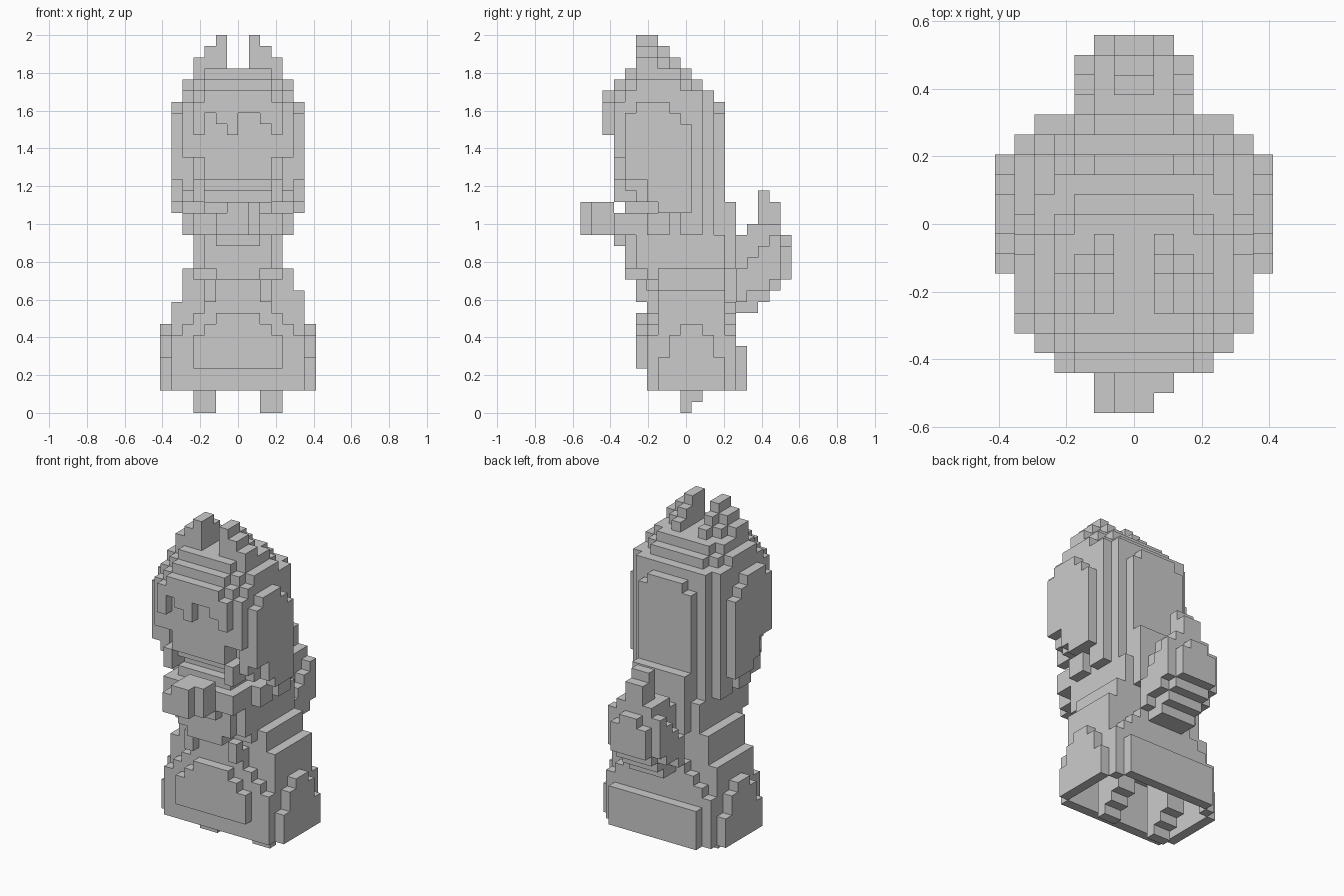
import bpy
import bmesh
from mathutils import Vector

cube = bpy.data.objects.get("Cube")
if cube:
    bpy.data.objects.remove(cube)

UNIT = 2 / 34          # edge of one block
CENTRE = 9.5           # row that lies on y = 0
cells = {}             # block position -> part name

grey = bpy.data.materials.new("plain grey")
grey.use_nodes = True
grey.diffuse_color = (0.6, 0.6, 0.6, 1)
grey.node_tree.nodes["Principled BSDF"].inputs["Base Color"].default_value = grey.diffuse_color


def box(part, x, y, z):
    """Fill a box of blocks; part None carves it away."""
    for i in range(*x):
        for j in range(*y):
            for k in range(*z):
                if part is None:
                    cells.pop((i, j, k), None)
                else:
                    cells.setdefault((i, j, k), part)


def slab(part, half, y, z):
    box(part, (-half, half), y, z)


def pair(part, x, y, z):
    box(part, x, y, z)
    box(part, (-x[1], -x[0]), y, z)


# Skirt: stepped bell with side, back and front panels
slab("skirt", half=5, y=(7, 13), z=(2, 13))
slab("skirt", half=6, y=(7, 13), z=(2, 10))
box("skirt", x=(5, 6), y=(7, 13), z=(10, 11))
for inset, top in enumerate((5, 7, 8)):
    pair("skirt", x=(6, 7), y=(7 + inset, 13 - inset), z=(2, top))
for half, top in ((6, 7), (5, 8), (4, 9), (3, 10)):
    slab("skirt", half, y=(13, 14), z=(2, top))
slab("skirt", half=5, y=(14, 15), z=(2, 6))
for half, top in ((6, 7), (5, 8), (4, 9), (3, 11), (2, 12)):
    slab("skirt", half, y=(6, 7), z=(2, top))

# Hollow underside of the skirt
slab(None, half=6, y=(7, 13), z=(2, 5))
slab(None, half=6, y=(8, 12), z=(5, 7))
slab(None, half=5, y=(7, 13), z=(5, 7))
slab(None, half=5, y=(13, 14), z=(2, 6))

# Apron on the skirt front
for half, top in ((4, 7), (3, 8), (2, 9)):
    slab("apron", half, y=(5, 6), z=(4, top))

# Legs and feet
pair("legs", x=(2, 4), y=(9, 10), z=(0, 1))
pair("legs", x=(2, 4), y=(9, 11), z=(1, 2))
pair("legs", x=(2, 4), y=(9, 12), z=(2, 7))

# Torso, rounded chest and hanging ribbon ends
slab("torso", half=4, y=(6, 13), z=(12, 16))
slab("torso", half=4, y=(6, 12), z=(16, 18))
slab("torso", half=3, y=(5, 13), z=(16, 19))
slab("torso", half=4, y=(5, 7), z=(13, 16))
slab("torso", half=3, y=(4, 6), z=(13, 19))
slab("torso", half=2, y=(4, 6), z=(12, 13))
slab("torso", half=2, y=(3, 4), z=(15, 18))
pair("ribbon_ends", x=(2, 3), y=(5, 6), z=(10, 12))

# Arms and clasped hands
pair("arms", x=(3, 5), y=(6, 8), z=(16, 18))
pair("arms", x=(3, 4), y=(5, 6), z=(16, 18))
pair("arms", x=(2, 4), y=(3, 5), z=(16, 18))
slab("hands", half=2, y=(1, 3), z=(16, 18))
slab("hands", half=1, y=(0, 3), z=(17, 19))
box("hands", x=(-2, 1), y=(0, 2), z=(16, 18))
box("hands", x=(0, 2), y=(1, 3), z=(17, 19))

# Face and the locks beside it
slab("face", half=3, y=(3, 5), z=(21, 23))
slab("face", half=3, y=(4, 5), z=(20, 21))
slab("face", half=5, y=(3, 5), z=(23, 28))
slab("face", half=4, y=(5, 9), z=(19, 28))
pair("side_locks", x=(3, 4), y=(3, 5), z=(19, 21))
pair("side_locks", x=(4, 5), y=(5, 7), z=(19, 20))
pair("side_locks", x=(4, 5), y=(4, 9), z=(20, 28))

# Fringe with an uneven lower edge
slab("fringe", half=4, y=(2, 3), z=(27, 28))
slab("fringe", half=3, y=(2, 3), z=(28, 29))
for column, low in zip(range(-4, 4), (25, 27, 26, 25, 27, 27, 26, 25)):
    box("fringe", x=(column, column + 1), y=(2, 3), z=(low, 28))

# Rounded cap of hair, shrinking layer by layer
slab("hair", half=5, y=(4, 11), z=(28, 29))
slab("hair", half=5, y=(5, 9), z=(29, 30))
slab("hair", half=4, y=(3, 12), z=(28, 29))
slab("hair", half=4, y=(4, 10), z=(29, 30))
slab("hair", half=4, y=(5, 9), z=(30, 31))
slab("hair", half=3, y=(3, 11), z=(28, 30))
slab("hair", half=3, y=(4, 10), z=(30, 31))

# Long hair down the back and over the ears
slab("hair", half=5, y=(8, 11), z=(18, 28))
pair("hair", x=(4, 5), y=(9, 11), z=(16, 18))
slab("hair", half=4, y=(9, 12), z=(15, 28))
slab("hair", half=3, y=(12, 13), z=(19, 27))
slab("hair", half=2, y=(12, 13), z=(27, 28))
pair("hair", x=(5, 6), y=(4, 9), z=(21, 27))
pair("hair", x=(5, 6), y=(9, 10), z=(18, 26))
pair("hair", x=(5, 6), y=(5, 8), z=(27, 28))
pair("hair", x=(5, 6), y=(6, 9), z=(19, 21))
pair("hair", x=(5, 6), y=(7, 9), z=(18, 19))

# Pointed ears, stepping down outwards and backwards
for column in range(1, 4):
    for row in range(5, 9):
        top = 35 - column - max(0, row - 6)
        pair("ears", x=(column, column + 1), y=(row, row + 1), z=(31, top))

# Bushy tail, its sides rising towards the back
slab("tail", half=3, y=(13, 14), z=(13, 19))
slab("tail", half=2, y=(13, 14), z=(10, 13))
for step in range(4):
    row = 14 + step
    slab("tail", half=3, y=(row, row + 1), z=(10 + (step + 1) // 2, 13 + step))
slab("tail", half=2, y=(14, 16), z=(9, 16))
slab("tail", half=2, y=(15, 17), z=(10, 17))
slab("tail", half=1, y=(16, 17), z=(17, 20))
slab("tail", half=2, y=(17, 18), z=(11, 17))
slab("tail", half=1, y=(17, 18), z=(17, 19))
slab("tail", half=2, y=(18, 19), z=(12, 15))
slab("tail", half=1, y=(18, 19), z=(15, 16))


def exposed_face(mesh, cell, axis, sign):
    """Add the square side of a block on one axis."""
    middle = Vector(cell) + Vector((0.5, 0.5 - CENTRE, 0.5))
    normal, across, up = Vector(), Vector(), Vector()
    normal[axis] = sign / 2
    across[(axis + 1) % 3] = 0.5
    up[(axis + 2) % 3] = sign / 2
    corners = (-across - up, across - up, across + up, up - across)
    mesh.faces.new([mesh.verts.new((middle + normal + c) * UNIT) for c in corners])


# Turn every part into a clean mesh of its outer surface
for part in sorted(set(cells.values())):
    bm = bmesh.new()
    for cell in [c for c, owner in cells.items() if owner == part]:
        for axis in range(3):
            for sign in (-1, 1):
                beside = list(cell)
                beside[axis] += sign
                if tuple(beside) not in cells:
                    exposed_face(bm, cell, axis, sign)
    bmesh.ops.remove_doubles(bm, verts=bm.verts, dist=UNIT / 100)
    bmesh.ops.dissolve_limit(bm, angle_limit=0.01, verts=bm.verts, edges=bm.edges)
    data = bpy.data.meshes.new(part)
    bm.to_mesh(data)
    bm.free()
    data.materials.append(grey)
    bpy.context.collection.objects.link(bpy.data.objects.new(part, data))
